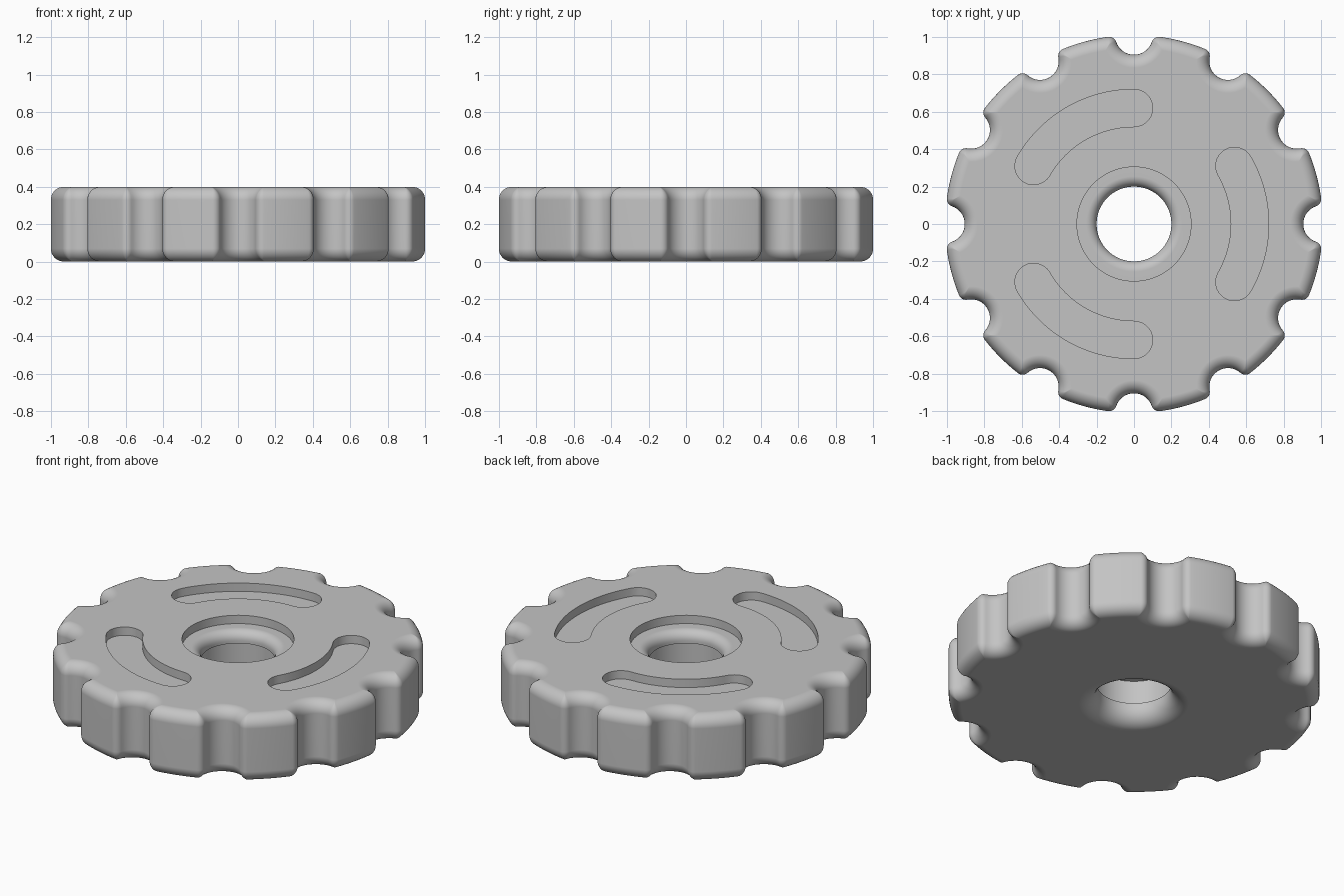
import bpy, bmesh
from math import sin, cos, pi, atan2, acos, hypot, radians

cube = bpy.data.objects.get("Cube")
if cube:
    bpy.data.objects.remove(cube, do_unlink=True)

HEIGHT, OUTER, NOTCHES = 0.4, 1.01, 12
NOTCH_CENTRE, NOTCH_R, CORNER, EDGE = 1.005, 0.1, 0.04, 0.07

grey = bpy.data.materials.new("plain_grey")
grey.use_nodes = True
colour = (0.55, 0.55, 0.55, 1)
grey.diffuse_color = colour
grey.node_tree.nodes["Principled BSDF"].inputs["Base Color"].default_value = colour


def loft(name, rings):
    """Solid skinned through equal-length rings, with flat end caps."""
    bm = bmesh.new()
    loops = [[bm.verts.new(p) for p in ring] for ring in rings]
    for a, b in zip(loops, loops[1:]):
        for i in range(len(a)):
            j = (i + 1) % len(a)
            bm.faces.new((a[i], a[j], b[j], b[i]))
    bm.faces.new(loops[0][::-1])
    bm.faces.new(loops[-1])
    bmesh.ops.recalc_face_normals(bm, faces=bm.faces)
    mesh = bpy.data.meshes.new(name)
    bm.to_mesh(mesh)
    bm.free()
    mesh.materials.append(grey)
    obj = bpy.data.objects.new(name, mesh)
    bpy.context.collection.objects.link(obj)
    return obj


def arc(cx, cy, r, a, b, n):
    return [(cx + r * cos(a + (b - a) * i / n), cy + r * sin(a + (b - a) * i / n))
            for i in range(n + 1)]


def outline(inset):
    """Notched rim with rounded corners, moved inward by inset."""
    big, notch = OUTER - inset, NOTCH_R + inset
    f = max(CORNER - inset, 0.002)
    # corner circle touches the rim from inside and the notch from outside
    d, e = big - f, notch + f
    x = (d * d - e * e + NOTCH_CENTRE ** 2) / (2 * NOTCH_CENTRE)
    y = (d * d - x * x) ** 0.5
    to_notch = atan2(-y, NOTCH_CENTRE - x)
    to_rim = atan2(y, x)
    half = arc(NOTCH_CENTRE, 0, notch, pi, to_notch + pi, 10)
    half += arc(x, y, f, to_notch, to_rim, 6)[1:]
    half += arc(0, 0, big, to_rim, pi / NOTCHES, 6)[1:]
    sector = [(px, -py) for px, py in half[:0:-1]] + half[:-1]
    points = []
    for k in range(NOTCHES):
        c, s = cos(2 * pi * k / NOTCHES), sin(2 * pi * k / NOTCHES)
        points += [(px * c - py * s, px * s + py * c) for px, py in sector]
    return points


# Notched wheel body with rounded top and bottom edges
levels = []
for i in range(9):
    t = pi / 2 * i / 8
    levels.append((EDGE * (1 - sin(t)), EDGE * (1 - cos(t))))
levels += [(inset, HEIGHT - z) for inset, z in reversed(levels)]
wheel = loft("notched_wheel", [[(x, y, z) for x, y in outline(inset)]
                               for inset, z in levels])

# Centre bore: rounded lips, relieved middle and a shallow recess on top
profile = [(0.3, -0.05)]
profile += arc(0.3, 0.1, 0.1, -pi / 2, -pi, 8)
profile += [(0.2, 0.12), (0.23, 0.125), (0.23, 0.275), (0.2, 0.28)]
profile += arc(0.255, 0.295, 0.055, pi, pi / 2, 8)
profile += [(0.305, 0.35), (0.305, 0.5)]
cutters = [loft("bore_cutter", [[(x, y, z) for x, y in arc(0, 0, r, 0, 2 * pi, 96)[:-1]]
                                for r, z in profile])]

# Three shallow curved slots in the top face
MID, HALF, SPAN = 0.62, 0.1, radians(30)
for k in range(3):
    turn = 2 * pi * k / 3
    a, b = turn - SPAN, turn + SPAN
    path = arc(0, 0, MID + HALF, a, b, 28)
    path += arc(MID * cos(b), MID * sin(b), HALF, b, b + pi, 14)[1:]
    path += arc(0, 0, MID - HALF, b, a, 28)[1:]
    path += arc(MID * cos(a), MID * sin(a), HALF, a + pi, a + 2 * pi, 14)[1:-1]
    cutters.append(loft("slot_cutter", [[(x, y, z) for x, y in path]
                                        for z in (0.35, 0.5)]))

bpy.ops.object.select_all(action="DESELECT")
bpy.context.view_layer.objects.active = wheel
wheel.select_set(True)
for cutter in cutters:
    cutter.hide_render = True
    cut = wheel.modifiers.new("cut", "BOOLEAN")
    cut.operation, cut.solver, cut.object = "DIFFERENCE", "EXACT", cutter
    bpy.ops.object.modifier_apply(modifier=cut.name)
    bpy.data.objects.remove(cutter, do_unlink=True)

# Smooth curves, crisp recess edges, flat caps
bpy.ops.object.shade_smooth_by_angle(angle=radians(35))
flat = wheel.modifiers.new("flat_caps", "WEIGHTED_NORMAL")
flat.keep_sharp = True
